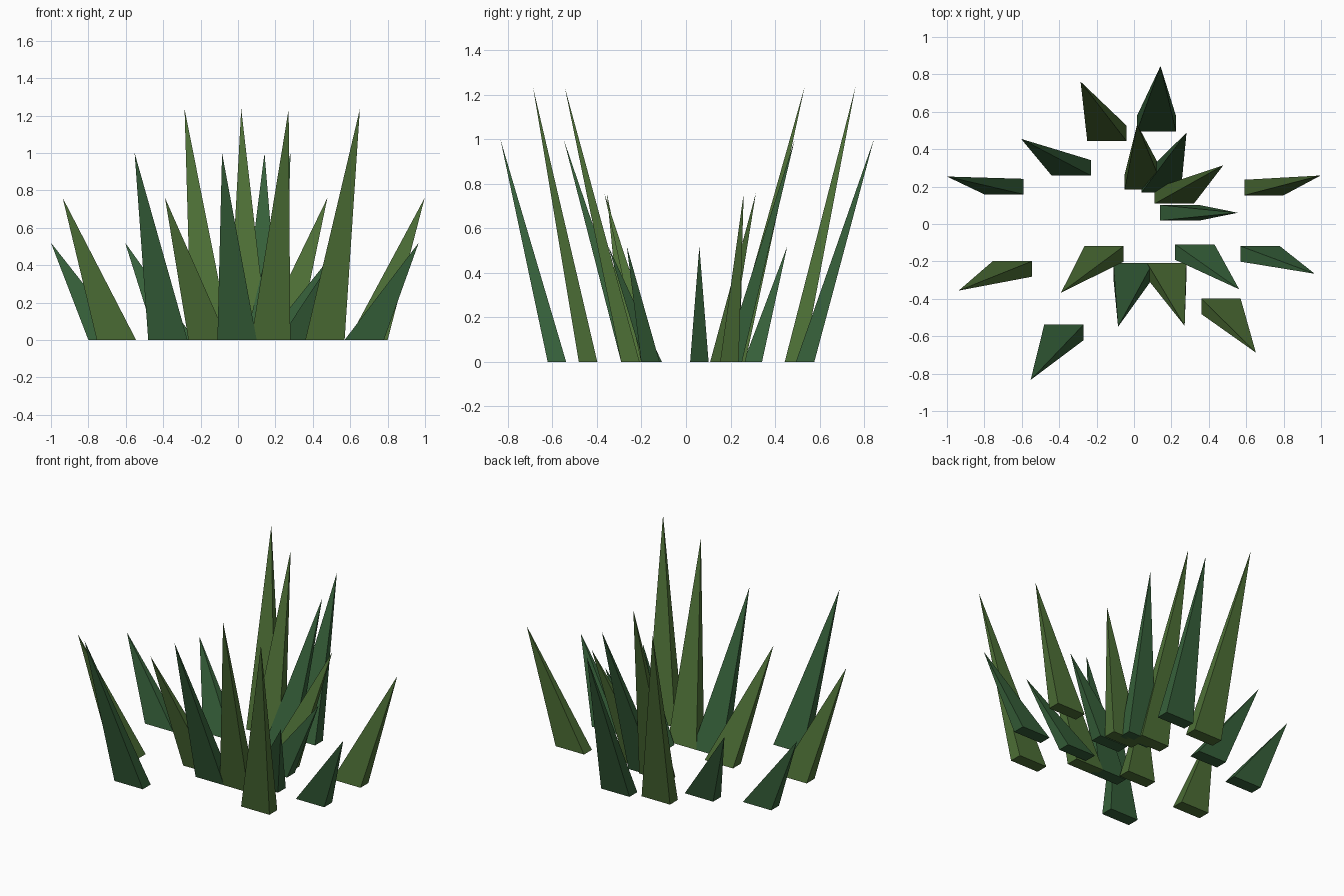
import bpy
from math import cos, sin, radians

cube = bpy.data.objects.get("Cube")
if cube:
    bpy.data.objects.remove(cube, do_unlink=True)

WIDTH, DEPTH, LEAN = 0.21, 0.083, 0.31


def make_material(name, colour):
    mat = bpy.data.materials.new(name)
    mat.use_nodes = True
    mat.diffuse_color = colour
    mat.node_tree.nodes["Principled BSDF"].inputs["Base Color"].default_value = colour
    return mat


olive = make_material("olive_green", (0.075, 0.16, 0.037, 1))
deep = make_material("deep_green", (0.037, 0.117, 0.042, 1))


def blade(name, x, y, heading, height, mat):
    """Flat-sided spike on a rectangular foot, its tip leaning along heading."""
    corners = [(sx * WIDTH / 2, sy * DEPTH / 2, 0)
               for sx, sy in ((-1, -1), (1, -1), (1, 1), (-1, 1))]
    tip = (LEAN * cos(radians(heading)), LEAN * sin(radians(heading)), height)
    sides = [(i, (i + 1) % 4, 4) for i in range(4)]
    mesh = bpy.data.meshes.new(name)
    mesh.from_pydata(corners + [tip], [], [(3, 2, 1, 0)] + sides)
    mesh.materials.append(mat)
    obj = bpy.data.objects.new(name, mesh)
    obj.location = (x, y, 0)
    bpy.context.collection.objects.link(obj)


# Each size of blade: height, colour, then foot position and lean direction
clumps = {
    "short_blade": (0.52, deep, [
        (-0.335, 0.30, 150), (-0.695, 0.2, 170), (0.245, 0.06, 0),
        (0.325, -0.15, 320), (0.675, -0.16, 340)]),
    "medium_blade": (0.76, olive, [
        (0.215, 0.15, 32), (0.695, 0.195, 12),
        (-0.65, -0.24, 202), (-0.16, -0.16, 222)]),
    "long_blade": (1.0, deep, [
        (0.12, 0.535, 86), (0.145, 0.21, 64),
        (-0.005, -0.25, 255), (-0.375, -0.58, 235)]),
    "tallest_blade": (1.235, olive, [
        (-0.145, 0.485, 117), (0.055, 0.225, 97),
        (0.175, -0.25, 288), (0.465, -0.44, 307)]),
}

for name, (height, mat, spots) in clumps.items():
    for number, (x, y, heading) in enumerate(spots, 1):
        blade(f"{name}_{number}", x, y, heading, height, mat)
